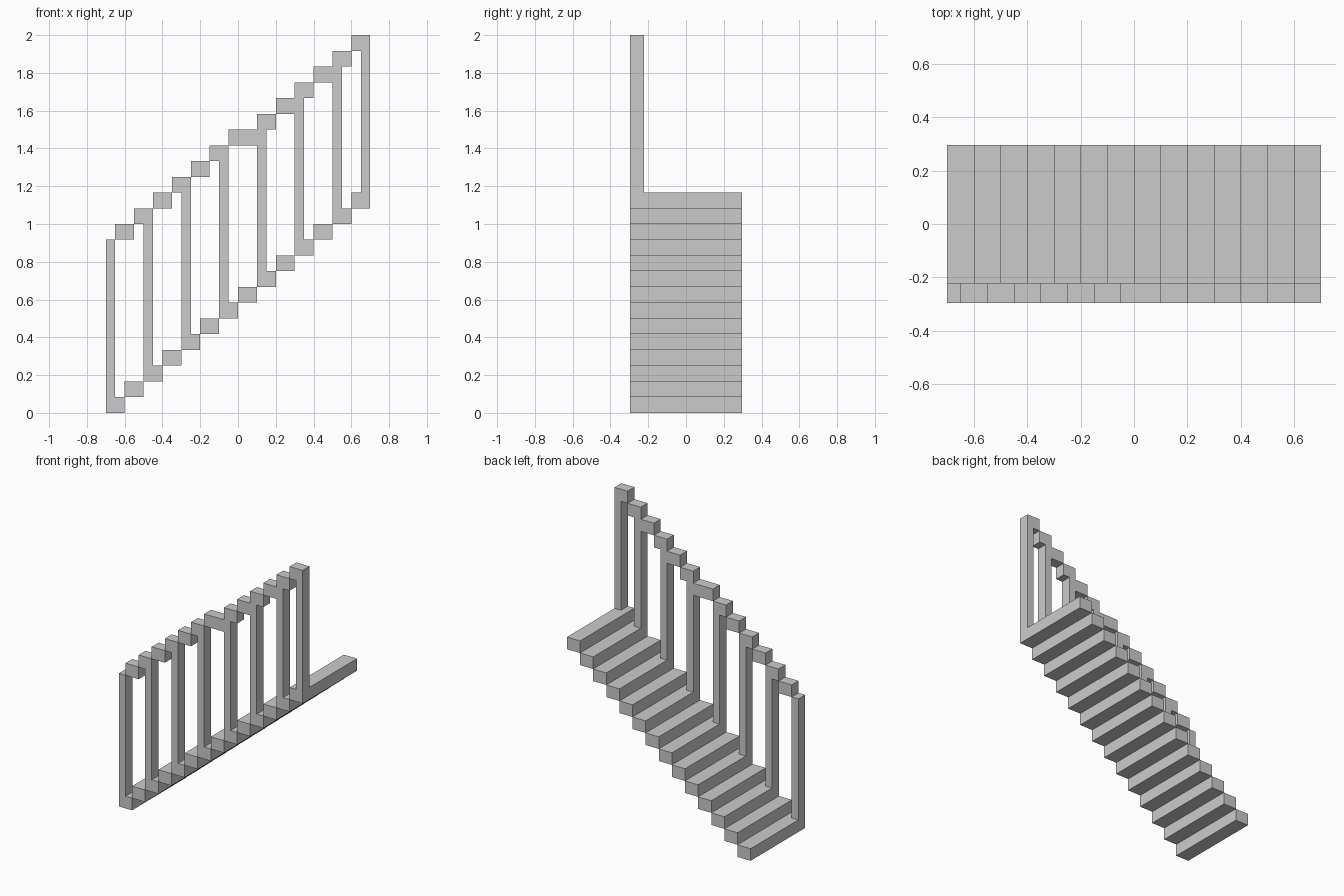
import bpy
import bmesh

if "Cube" in bpy.data.objects:
    bpy.data.objects.remove(bpy.data.objects["Cube"])

STEP = 0.1          # tread run
RISE = 1 / 12       # tread rise and thickness
HALF = 0.296        # half of stair width
RAIL_IN = -0.222    # inner face of the railing
TREADS = 14


def box(name, x0, x1, y0, y1, z0, z1):
    bm = bmesh.new()
    bmesh.ops.create_cube(bm, size=1)
    for v in bm.verts:
        v.co.x = x1 if v.co.x > 0 else x0
        v.co.y = y1 if v.co.y > 0 else y0
        v.co.z = z1 if v.co.z > 0 else z0
    mesh = bpy.data.meshes.new(name)
    bm.to_mesh(mesh)
    bm.free()
    obj = bpy.data.objects.new(name, mesh)
    bpy.context.collection.objects.link(obj)
    return obj


# Treads, each one rise above the last
for i in range(TREADS):
    x = -0.7 + STEP * i
    box(f"tread_{i + 1}", x, x + STEP, -HALF, HALF, i * RISE, (i + 1) * RISE)

# Stepped handrail: lower flight, longer middle block, upper flight
edges = [-0.65 + STEP * i for i in range(7)] + [0.1 + STEP * i for i in range(7)]
for i, (x0, x1) in enumerate(zip(edges, edges[1:])):
    z = (11 + i) * RISE
    if i < 13:
        box(f"handrail_{i + 1}", x0, x1, -HALF, RAIL_IN, z, z + RISE)

# Balusters: left edge, tread index below, layer of the handrail underside
posts = [(-0.7, 0, 11), (-0.5, 2, 12), (-0.3, 4, 14), (-0.1, 6, 16),
         (0.1, 8, 18), (0.3, 10, 20), (0.5, 12, 22), (0.65, 13, 23)]
for n, (x, tread, top) in enumerate(posts):
    box(f"baluster_{n + 1}", x, x + 0.05, -HALF, RAIL_IN,
        (tread + 1) * RISE, top * RISE)
